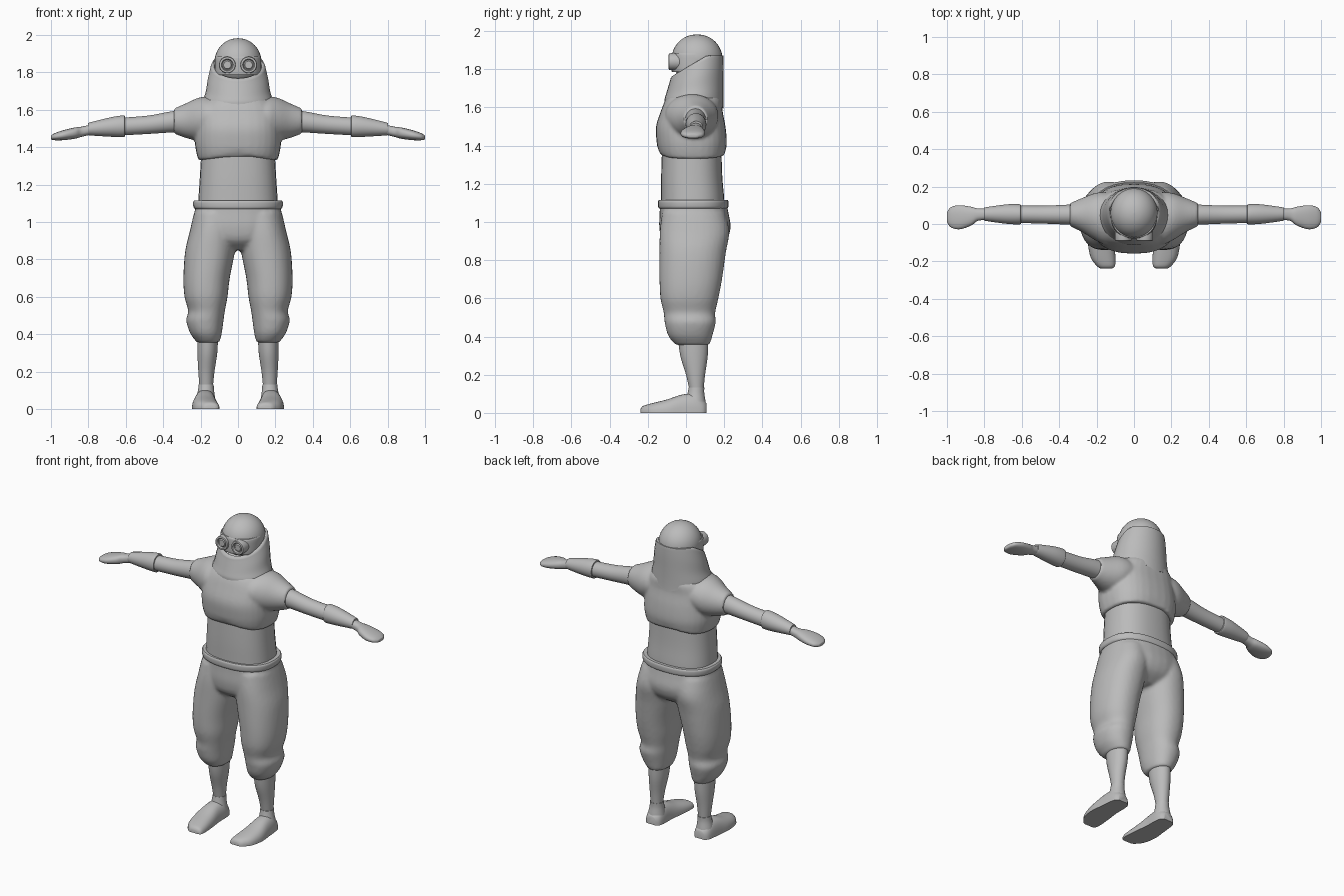
import bpy, bmesh, math
from mathutils import Vector

grey = bpy.data.materials.new("plain grey")
grey.diffuse_color = (0.5, 0.5, 0.5, 1)


def catmull(a, b, c, d, t):
    return [0.5 * (2*q + (r - p)*t + (2*p - 5*q + 4*r - s)*t*t + (3*q - p - 3*r + s)*t**3)
            for p, q, r, s in zip(a, b, c, d)]


def loft(bm, axis, sections, power=2.0, side=1, sides=32, steps=4, deform=None):
    """Skin smooth rings. Section: place along axis, two centres, two radii."""
    n, rows = len(sections), []
    for i in range(n - 1):
        four = [sections[max(0, min(n - 1, i + k))] for k in (-1, 0, 1, 2)]
        rows += [catmull(*four, s / steps) for s in range(steps)]
    rows.append(sections[-1])
    rings = []
    for p, cu, cv, ru, rv in rows:
        ring = []
        for k in range(sides):
            a = math.tau * k / sides
            c, s = math.cos(a), math.sin(a)
            u = cu + ru * math.copysign(abs(c) ** (2 / power), c)
            v = cv + rv * math.copysign(abs(s) ** (2 / power), s)
            co = Vector({'x': (p, u, v), 'y': (u, p, v), 'z': (u, v, p)}[axis])
            if deform:
                co = Vector(deform(*co))
            co.x *= side
            ring.append(bm.verts.new(co))
        rings.append(ring)
    for r, q in zip(rings, rings[1:]):
        for k in range(sides):
            j = (k + 1) % sides
            bm.faces.new((r[k], r[j], q[j], q[k]))
    bm.faces.new(rings[0])
    bm.faces.new(rings[-1])


def finish(name, bm, voxel=0, smooth=0, angle=40):
    bmesh.ops.recalc_face_normals(bm, faces=bm.faces)
    me = bpy.data.meshes.new(name)
    bm.to_mesh(me)
    bm.free()
    me.materials.append(grey)
    ob = bpy.data.objects.new(name, me)
    bpy.context.collection.objects.link(ob)
    bpy.ops.object.select_all(action='DESELECT')
    ob.select_set(True)
    bpy.context.view_layer.objects.active = ob
    if voxel:  # weld overlapping volumes into one cloth surface
        m = ob.modifiers.new("weld", 'REMESH')
        m.mode, m.voxel_size, m.use_smooth_shade = 'VOXEL', voxel, True
        m = ob.modifiers.new("soften", 'SMOOTH')
        m.iterations = smooth
        bpy.ops.object.modifier_apply(modifier="weld")
        bpy.ops.object.modifier_apply(modifier="soften")
    bpy.ops.object.shade_smooth_by_angle(angle=math.radians(angle))
    return ob


def part(name, axis, sections, **kw):
    bm = bmesh.new()
    loft(bm, axis, sections, **kw)
    return finish(name, bm)


# Bare waist
part("waist", 'z', [(1.05, 0, .035, .215, .165), (1.12, 0, .035, .212, .165),
                    (1.24, 0, .03, .204, .16), (1.4, 0, .03, .195, .155)], power=2.4)


# Short top: chest and both shoulders
def hem(x, y, z):
    if z < 1.4:
        z += .03 * max(0, 1 - abs(x) / .2) * (1.4 - z) / .07
    return x, y, z


bm = bmesh.new()
loft(bm, 'z', [(1.33, 0, .035, .21, .168), (1.36, 0, .032, .22, .176), (1.42, 0, .03, .23, .184),
               (1.5, 0, .025, .228, .182), (1.58, 0, .03, .22, .162), (1.635, 0, .04, .19, .15),
               (1.67, 0, .045, .15, .13)], power=2.5, deform=hem)
for s in (1, -1):
    loft(bm, 'x', [(.05, .03, 1.55, .13, .1), (.15, .03, 1.558, .14, .11), (.21, .04, 1.55, .125, .115),
                   (.28, .048, 1.542, .09, .092), (.342, .05, 1.54, .062, .067)], side=s)
finish("short_top", bm, .01, 3)

# Trousers: hips and both baggy legs
bm = bmesh.new()
loft(bm, 'z', [(1.1, 0, .038, .225, .175), (1.05, 0, .042, .232, .18), (.97, 0, .047, .235, .187),
               (.9, 0, .043, .2, .165), (.85, 0, .04, .11, .1)], power=2.4)
for s in (1, -1):
    loft(bm, 'z', [(1.05, .115, .04, .12, .165), (.95, .133, .045, .125, .182), (.84, .15, .035, .133, .174),
                   (.7, .168, .025, .124, .164), (.6, .171, .018, .115, .152), (.525, .168, .018, .098, .135),
                   (.475, .177, .022, .1, .134), (.41, .172, .022, .086, .118), (.37, .163, .03, .068, .098),
                   (.355, .161, .035, .058, .085)], power=2.2, side=s)
finish("trousers", bm, .011, 4)

# Waistband
part("waistband", 'z', [(1.07, 0, .038, .23, .178), (1.08, 0, .038, .238, .184),
                        (1.105, 0, .038, .24, .185), (1.115, 0, .038, .234, .18)], power=2.4)

for s, label in ((1, "left"), (-1, "right")):
    # Lower leg, ankle and foot
    part(label + "_calf", 'z', [(.12, .17, .055, .036, .037), (.2, .169, .05, .043, .05),
                                (.3, .164, .042, .053, .072), (.4, .162, .037, .056, .08)], side=s)
    part(label + "_ankle", 'z', [(.01, .173, .05, .056, .055), (.05, .173, .05, .052, .054),
                                 (.1, .171, .052, .043, .044), (.132, .17, .055, .04, .041)], side=s)
    part(label + "_foot", 'y', [(-.238, .148, 0, .03, .02), (-.225, .15, 0, .048, .036),
                                (-.18, .165, 0, .066, .05), (-.1, .176, 0, .07, .07), (-.02, .177, 0, .062, .096),
                                (.05, .174, 0, .058, .1), (.09, .173, 0, .05, .07), (.108, .173, 0, .032, .05)],
         power=2.5, side=s, deform=lambda x, y, z: (x, y, max(z, 0)))
    # Arm, forearm guard and mitten hand
    part(label + "_upper_arm", 'x', [(.28, .05, 1.542, .056, .06), (.36, .05, 1.535, .053, .056),
                                     (.48, .05, 1.52, .048, .049), (.63, .052, 1.51, .046, .047)], side=s)
    part(label + "_forearm_guard", 'x', [(.605, .052, 1.512, .05, .053), (.615, .052, 1.512, .054, .058),
                                         (.68, .053, 1.508, .052, .052), (.79, .053, 1.498, .037, .035),
                                         (.802, .053, 1.497, .033, .031)], side=s)
    part(label + "_hand", 'x', [(.78, .052, 1.496, .03, .027), (.835, .05, 1.483, .033, .027),
                                (.87, .042, 1.476, .05, .03), (.93, .036, 1.465, .064, .027),
                                (.975, .036, 1.457, .056, .02), (.995, .036, 1.453, .035, .013),
                                (1.0, .036, 1.453, .02, .008)], power=2.3, side=s)

# Head
part("head", 'z', [(1.855 + .128 * math.sin(a), 0, .058, .125 * math.cos(a) + .001, .132 * math.cos(a) + .001)
                   for a in [math.radians(d) for d in range(-90, 91, 15)]], steps=2)


# Cowl wrapped round the neck, low at the front and high at the back
def slant(x, y, z):
    if z > 1.64:
        z = min(1.872, z + (z - 1.64) * .42 * (y - .05) / .14)
    else:
        z += .06 * (abs(x) / .18 - .6)
    return x, y, z


part("cowl", 'z', [(1.62, 0, .043, .184, .155), (1.65, 0, .042, .186, .154), (1.7, 0, .046, .172, .15),
                   (1.76, 0, .052, .162, .145), (1.81, 0, .056, .15, .139), (1.83, 0, .057, .143, .135),
                   (1.835, 0, .058, .13, .122), (1.8, 0, .058, .115, .11)], deform=slant)

# Goggles: band and two round lenses
part("goggle_band", 'z', [(1.785, 0, .046, .115, .116), (1.795, 0, .046, .124, .122),
                          (1.875, 0, .046, .124, .122), (1.885, 0, .046, .115, .114)], power=2.3)
for s, label in ((1, "left"), (-1, "right")):
    part(label + "_lens", 'y', [(-.03, .057, 1.84, .045, .045), (-.082, .057, 1.84, .044, .044),
                                (-.09, .057, 1.84, .04, .04), (-.09, .057, 1.84, .032, .032),
                                (-.08, .057, 1.84, .028, .028), (-.08, .057, 1.84, .024, .024),
                                (-.086, .057, 1.84, .02, .02)], side=s, steps=2)
